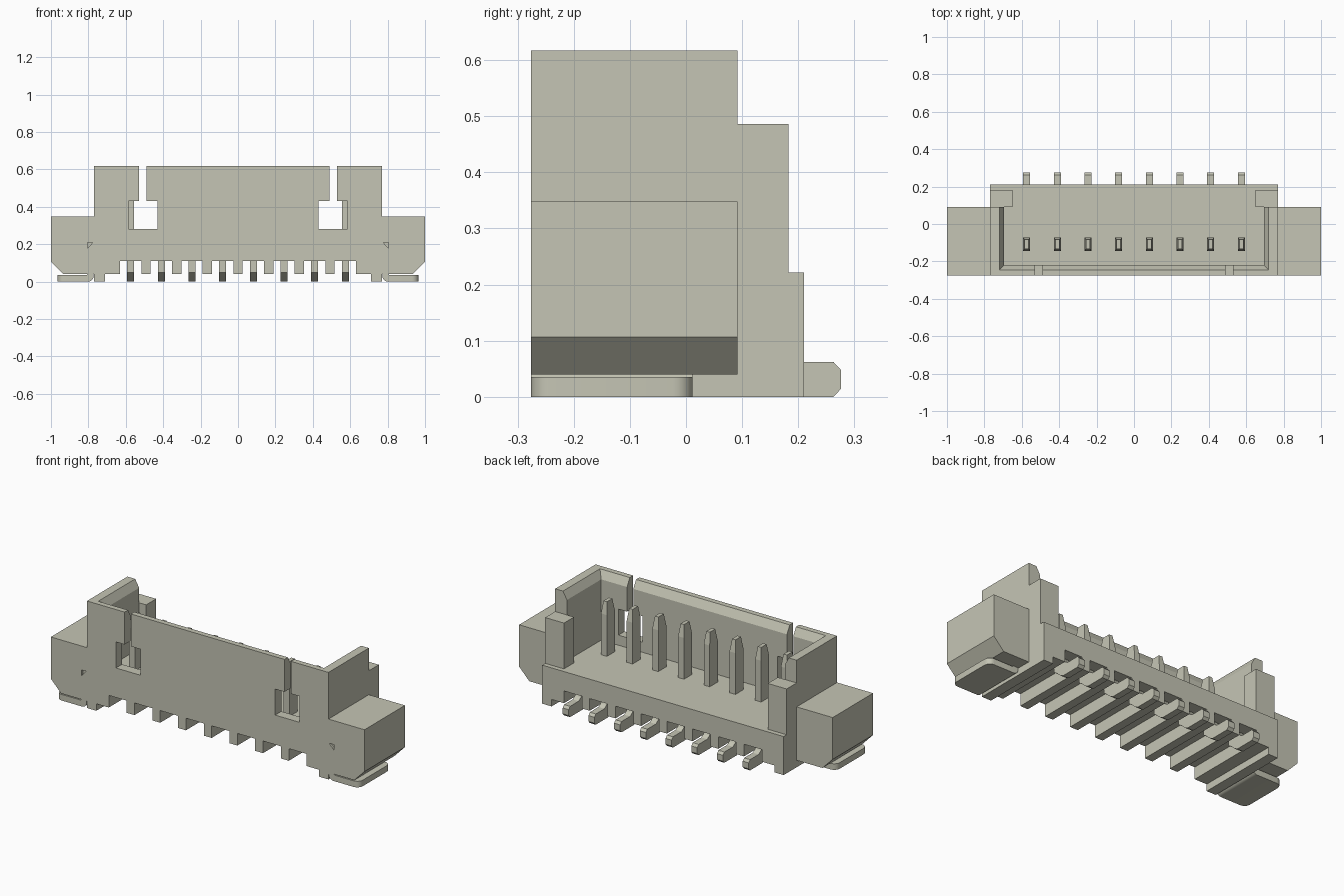
import bpy, bmesh, math

cube = bpy.data.objects.get("Cube")
if cube:
    bpy.data.objects.remove(cube, do_unlink=True)

COLOR = (0.56, 0.56, 0.46, 1.0)
mat = bpy.data.materials.new("warm grey plastic")
mat.use_nodes = True
mat.diffuse_color = COLOR
bsdf = next(n for n in mat.node_tree.nodes if n.type == 'BSDF_PRINCIPLED')
bsdf.inputs["Base Color"].default_value = COLOR
bsdf.inputs["Roughness"].default_value = 0.6


def make(name, bm):
    bmesh.ops.recalc_face_normals(bm, faces=bm.faces[:])
    me = bpy.data.meshes.new(name)
    bm.to_mesh(me)
    bm.free()
    me.materials.append(mat)
    ob = bpy.data.objects.new(name, me)
    bpy.context.collection.objects.link(ob)
    return ob


def loft(bm, rings):
    """Closed solid through matching rings of 3D points."""
    vs = [[bm.verts.new(p) for p in r] for r in rings]
    n = len(vs[0])
    bm.faces.new(vs[0])
    bm.faces.new(vs[-1])
    for a, b in zip(vs, vs[1:]):
        for i in range(n):
            j = (i + 1) % n
            bm.faces.new((a[i], a[j], b[j], b[i]))


def rect(x0, x1, y0, y1, z):
    return [(x0, y0, z), (x1, y0, z), (x1, y1, z), (x0, y1, z)]


def box(bm, x0, x1, y0, y1, z0, z1):
    loft(bm, [rect(x0, x1, y0, y1, z0), rect(x0, x1, y0, y1, z1)])


def along_y(bm, pts, y0, y1):
    loft(bm, [[(x, y, z) for x, z in pts] for y in (y0, y1)])


def along_x(bm, pts, x0, x1):
    loft(bm, [[(x, y, z) for y, z in pts] for x in (x0, x1)])


def apply(ob):
    bpy.context.view_layer.objects.active = ob
    for m in list(ob.modifiers):
        bpy.ops.object.modifier_apply(modifier=m.name)


def cut(ob, cutter):
    m = ob.modifiers.new("cut", 'BOOLEAN')
    m.operation = 'DIFFERENCE'
    m.solver = 'EXACT'
    m.object = cutter
    cutter.hide_render = True
    apply(ob)
    bpy.data.objects.remove(cutter, do_unlink=True)


def mirror(ob):
    ob.modifiers.new("mirror", 'MIRROR')
    apply(ob)


FRONT, WALL_BACK, BASE_BACK = -0.276, 0.092, 0.21
HALF, FLOOR, TOP = 0.77, 0.222, 0.617
PITCH = 0.164
PINS = [(i - 3.5) * PITCH for i in range(8)]

# Base with a comb of ribs along its underside
comb = [(-HALF, FLOOR), (-HALF, 0), (-0.71, 0), (-0.71, 0.04)]
for x in PINS:
    comb += [(x - 0.057, 0.04), (x - 0.057, 0.11), (x + 0.057, 0.11), (x + 0.057, 0.04)]
comb += [(0.71, 0.04), (0.71, 0), (HALF, 0), (HALF, FLOOR)]
bm = bmesh.new()
along_y(bm, comb, FRONT, BASE_BACK)
make("base", bm)

# Three-sided wall with a chamfered inner rim
bm = bmesh.new()
box(bm, -HALF, HALF, FRONT, WALL_BACK, FLOOR, TOP)
wall = make("shroud_wall", bm)
bm = bmesh.new()
loft(bm, [rect(-0.695, 0.695, -0.22, 0.3, 0.1),
          rect(-0.695, 0.695, -0.22, 0.3, TOP - 0.045),
          rect(-0.72, 0.72, -0.245, 0.3, TOP),
          rect(-0.72, 0.72, -0.245, 0.3, TOP + 0.1)])
cut(wall, make("cavity_cutter", bm))

# Keyhole slots in the front wall
bm = bmesh.new()
for s in (-1, 1):
    key = [(0.43, 0.28), (0.585, 0.28), (0.585, 0.43), (0.53, 0.43),
           (0.53, 0.7), (0.49, 0.7), (0.49, 0.43), (0.43, 0.43)]
    along_y(bm, [(s * x, z) for x, z in key], -0.4, -0.15)
cut(wall, make("slot_cutter", bm))

# Rear corner posts
bm = bmesh.new()
box(bm, 0.65, HALF, WALL_BACK, 0.183, FLOOR, 0.486)
mirror(make("rear_posts", bm))

# Side blocks with a chamfered lower edge and a small front notch
bm = bmesh.new()
along_y(bm, [(HALF, 0.04), (0.935, 0.04), (1, 0.107), (1, 0.348), (HALF, 0.348)],
        FRONT, WALL_BACK)
blocks = make("side_blocks", bm)
bm = bmesh.new()
along_y(bm, [(0.775, 0.21), (0.805, 0.21), (0.805, 0.178)], FRONT - 0.05, FRONT + 0.012)
cut(blocks, make("notch_cutter", bm))
mirror(blocks)

# Solder tabs: bent inner edge, rounded outer corners
bm = bmesh.new()
bend = [(0.772 + 0.03 * (1 - math.sin(a)), 0.03 * (1 - math.cos(a)))
        for a in (math.radians(d) for d in range(0, 91, 15))]
tab = bend + [(0.772, 0.045), (0.80, 0.045), (0.81, 0.035), (0.965, 0.035), (0.965, 0)]
along_y(bm, tab, FRONT, 0.012)
corners = [e for e in bm.edges
           if all(v.co.x > 0.96 for v in e.verts)
           and abs(e.verts[0].co.y - e.verts[1].co.y) < 1e-4]
bmesh.ops.bevel(bm, geom=corners, offset=0.035, segments=6, affect='EDGES', profile=0.5)
tabs = make("solder_tabs", bm)
mirror(tabs)

# Contact pins: tapered blade above the floor, bent tail behind
tail = [(0.08, 0.115), (0.08, 0.05), (0.095, 0.04), (0.13, 0.01), (0.15, 0),
        (0.263, 0), (0.276, 0.014), (0.276, 0.048), (0.263, 0.062),
        (0.185, 0.062), (0.165, 0.075), (0.15, 0.1), (0.135, 0.115)]
blades, tails = bmesh.new(), bmesh.new()
for x in PINS:
    loft(blades, [rect(x - 0.019, x + 0.019, -0.145, -0.072, 0.2),
                  rect(x - 0.019, x + 0.019, -0.145, -0.072, 0.46),
                  rect(x - 0.011, x + 0.011, -0.133, -0.084, 0.53)])
    along_x(tails, tail, x - 0.019, x + 0.019)
make("pin_blades", blades)
pin_tails = make("pin_tails", tails)

# Smooth only the rounded bends
for ob in (tabs, pin_tails):
    bpy.ops.object.select_all(action='DESELECT')
    ob.select_set(True)
    bpy.context.view_layer.objects.active = ob
    bpy.ops.object.shade_smooth_by_angle(angle=math.radians(25))
